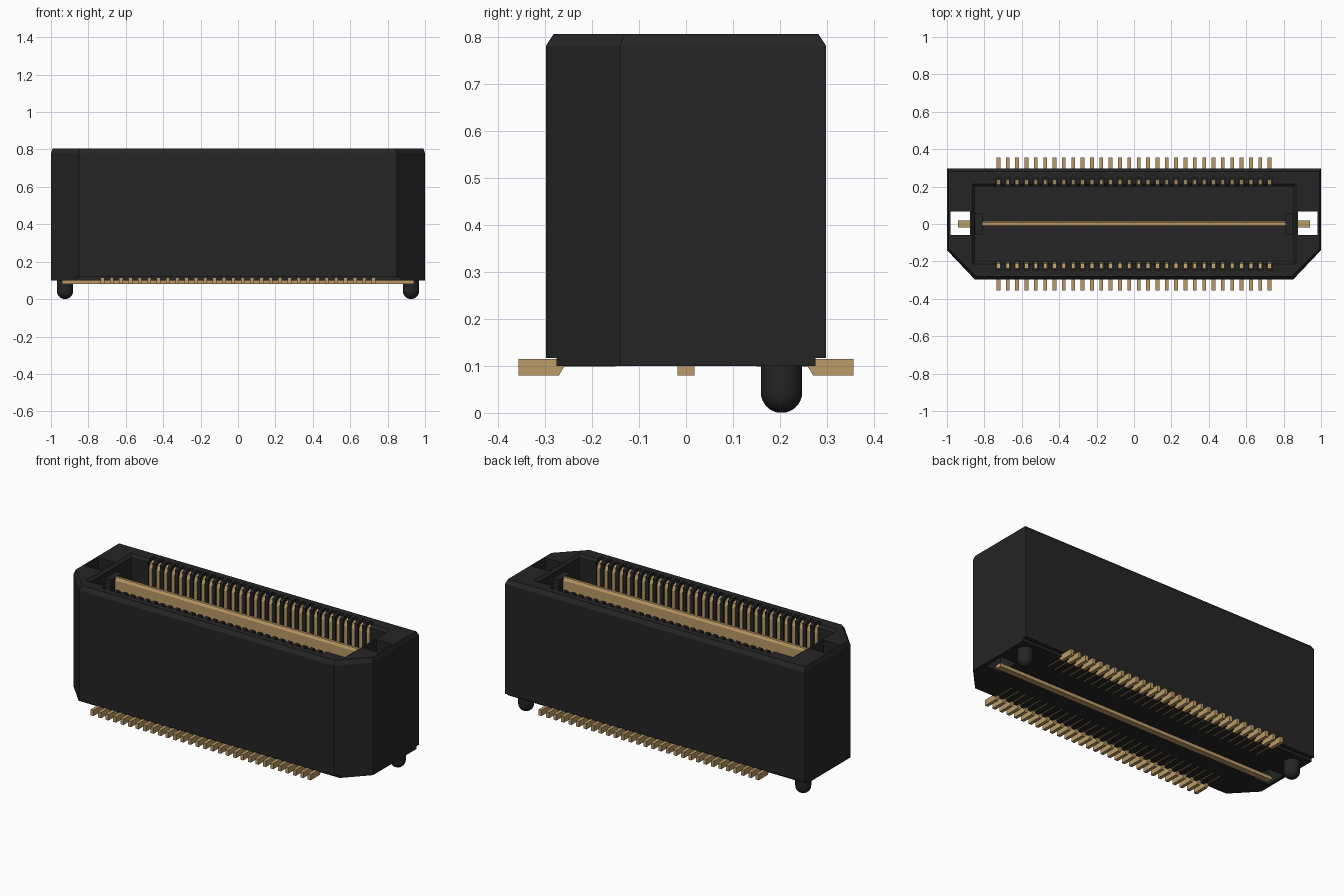
import bpy, bmesh, math
from mathutils import Matrix, Vector

if "Cube" in bpy.data.objects:
    bpy.data.objects.remove(bpy.data.objects["Cube"])


def material(name, rgb):
    m = bpy.data.materials.new(name)
    m.diffuse_color = (*rgb, 1)
    m.use_nodes = True
    m.node_tree.nodes["Principled BSDF"].inputs["Base Color"].default_value = m.diffuse_color
    return m


BLACK = material("black_plastic", (0.018, 0.018, 0.018))
GOLD = material("gold_plating", (0.50, 0.33, 0.135))
PINS = [-0.725 + 0.05 * i for i in range(30)]


def make(name, bm, mat):
    bmesh.ops.recalc_face_normals(bm, faces=bm.faces)
    me = bpy.data.meshes.new(name)
    bm.to_mesh(me)
    bm.free()
    ob = bpy.data.objects.new(name, me)
    bpy.context.collection.objects.link(ob)
    me.materials.append(mat)
    return ob


def loft(bm, rings):
    """Skin a closed solid through rings of equal point count."""
    vs = [[bm.verts.new(p) for p in r] for r in rings]
    n = len(vs[0])
    for a, b in zip(vs, vs[1:]):
        for i in range(n):
            bm.faces.new((a[i], a[(i + 1) % n], b[(i + 1) % n], b[i]))
    bm.faces.new(vs[0][::-1])
    bm.faces.new(vs[-1])


def box(bm, x0, x1, y0, y1, z0, z1):
    rect = ((x0, y0), (x1, y0), (x1, y1), (x0, y1))
    loft(bm, [[(x, y, z) for x, y in rect] for z in (z0, z1)])


def along_x(bm, profile, x0, x1):
    loft(bm, [[(x, y, z) for y, z in profile] for x in (x0, x1)])


def carve(ob, bm):
    """Cut a solid out of an object and discard the cutter."""
    cutter = make("cutter", bm, BLACK)
    cutter.hide_render = True
    mod = ob.modifiers.new("cut", 'BOOLEAN')
    mod.operation, mod.solver, mod.object = 'DIFFERENCE', 'EXACT', cutter
    dg = bpy.context.evaluated_depsgraph_get()
    me = bpy.data.meshes.new_from_object(ob.evaluated_get(dg))
    ob.modifiers.clear()
    ob.data = me
    bpy.data.objects.remove(cutter)


# Housing: cut-corner outline with a small bevel at the top
outline = [(-1, 0.298), (-1, -0.14), (-0.85, -0.298),
           (0.85, -0.298), (1, -0.14), (1, 0.298)]
bm = bmesh.new()
loft(bm, [[(x, y, 0.1) for x, y in outline],
          [(x, y, 0.78) for x, y in outline],
          [(x * 0.991, y * 0.945, 0.805) for x, y in outline]])
body = make("housing", bm, BLACK)

# Main cavity with a flared mouth
bm = bmesh.new()
loft(bm, [[(sx * w, sy * d, z) for sx, sy in ((-1, -1), (1, -1), (1, 1), (-1, 1))]
          for w, d, z in ((0.85, 0.2, 0.5), (0.85, 0.2, 0.79), (0.872, 0.222, 0.812))])
carve(body, bm)

# Through windows at both ends and the undercut steps along the bottom
bm = bmesh.new()
for s in (-1, 1):
    box(bm, *sorted((s * 0.876, s * 0.98)), -0.06, 0.068, 0, 1)
    box(bm, -1.1, 1.1, *sorted((s * 0.275, s * 0.4)), 0, 0.117)
carve(body, bm)

# Contact slots in the cavity walls
bm = bmesh.new()
for x in PINS:
    for s in (-1, 1):
        box(bm, x - 0.014, x + 0.014, *sorted((s * 0.19, s * 0.245)), 0.51, 0.9)
carve(body, bm)

# End posts that hold the blade
bm = bmesh.new()
for s in (-1, 1):
    box(bm, *sorted((s * 0.81, s * 0.855)), -0.055, 0.055, 0.49, 0.76)
make("blade_posts", bm, BLACK)

# Locating pegs with round tips
bm = bmesh.new()
for s in (-1, 1):
    r = 0.044
    prof = [(r * math.sin(t), r - r * math.cos(t))
            for t in [math.pi / 2 * k / 8 for k in range(1, 9)]] + [(r, 0.105)]
    loft(bm, [[(s * 0.925 + q * math.cos(a), 0.203 + q * math.sin(a), z)
               for a in [math.tau * k / 32 for k in range(32)]] for q, z in prof])
pegs = make("locating_pegs", bm, BLACK)
bpy.context.view_layer.objects.active = pegs
pegs.select_set(True)
bpy.ops.object.shade_smooth_by_angle(angle=math.radians(40))

# Central ground blade and its bottom rail
bm = bmesh.new()
along_x(bm, [(-0.016, 0.49), (0.016, 0.49), (0.016, 0.745), (0.008, 0.76),
             (-0.008, 0.76), (-0.016, 0.745)], -0.82, 0.82)
box(bm, -0.942, 0.942, -0.018, 0.018, 0.08, 0.101)
make("ground_blade", bm, GOLD)

# Signal contacts: upper spring, soldered foot and the strip seen underneath
spring = [(0.202, 0.505), (0.202, 0.755), (0.212, 0.782), (0.238, 0.79), (0.238, 0.505)]
foot = [(0.356, 0.08), (0.27, 0.08), (0.258, 0.1), (0.258, 0.115), (0.356, 0.115)]
strip = [(0.15, 0.099), (0.26, 0.099), (0.26, 0.103), (0.15, 0.103)]
for name, s in (("front_contacts", -1), ("back_contacts", 1)):
    bm = bmesh.new()
    for x in PINS:
        for prof, w in ((spring, 0.01), (foot, 0.01), (strip, 0.003)):
            along_x(bm, [(s * y, z) for y, z in prof], x - w, x + w)
    make(name, bm, GOLD)
